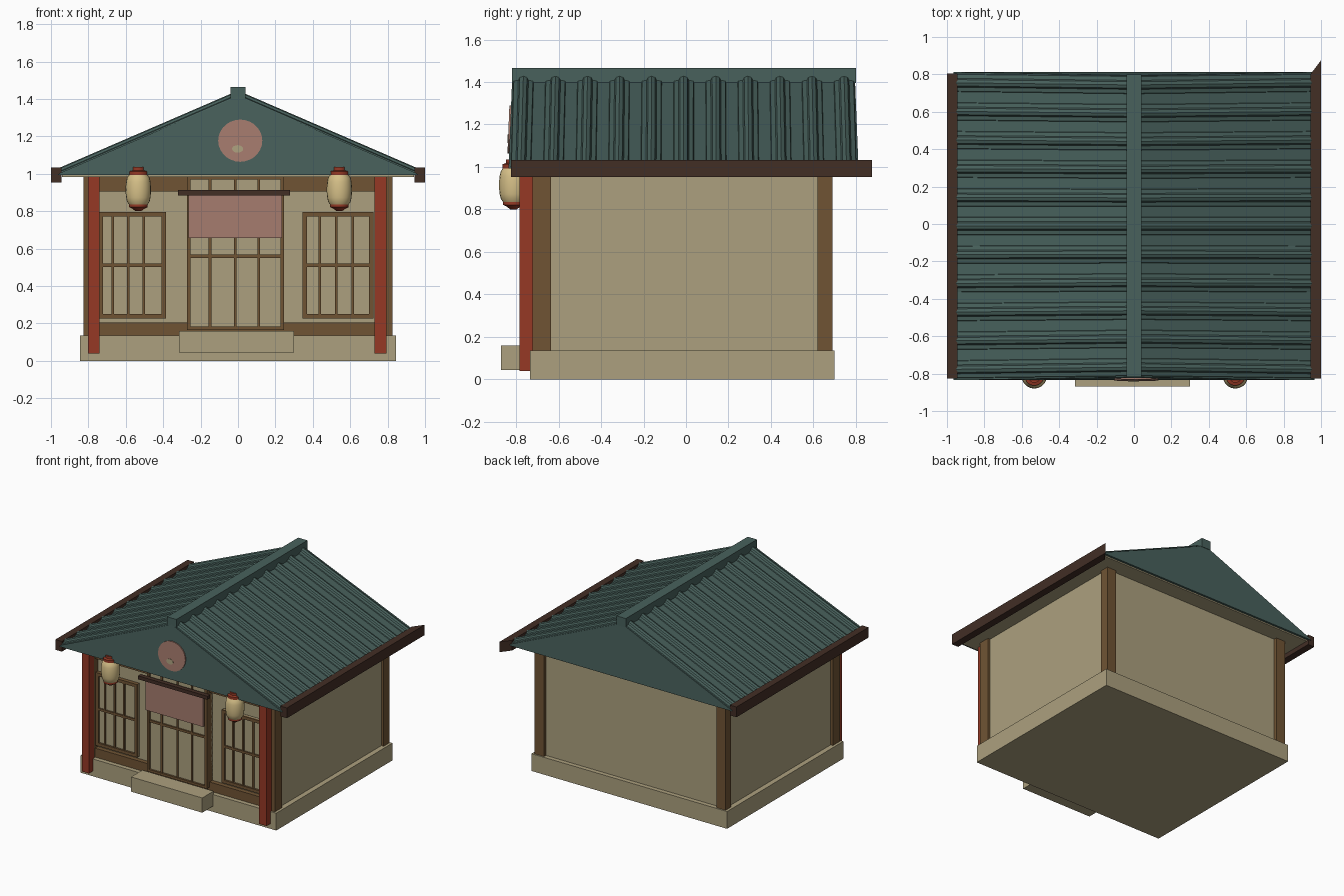
import bpy, bmesh, math
from mathutils import Vector

if "Cube" in bpy.data.objects:
    bpy.data.objects.remove(bpy.data.objects["Cube"])


def material(name, r, g, b):
    def lin(c):
        c /= 255
        return c / 12.92 if c <= 0.04045 else ((c + 0.055) / 1.055) ** 2.4
    m = bpy.data.materials.new(name)
    m.diffuse_color = (lin(r), lin(g), lin(b), 1)
    m.use_nodes = True
    m.node_tree.nodes["Principled BSDF"].inputs["Base Color"].default_value = m.diffuse_color
    return m


TAN = material("plaster tan", 172, 160, 126)
TEAL = material("roof teal", 72, 97, 92)
RED = material("pillar red", 150, 57, 37)
BROWN = material("timber brown", 112, 84, 52)
DARK = material("dark timber", 66, 46, 37)
PINK = material("faded pink", 166, 124, 110)
CREAM = material("lantern cream", 214, 192, 136)


def finish(name, bm, mat):
    bmesh.ops.recalc_face_normals(bm, faces=bm.faces)
    me = bpy.data.meshes.new(name)
    bm.to_mesh(me)
    bm.free()
    me.materials.append(mat)
    ob = bpy.data.objects.new(name, me)
    bpy.context.collection.objects.link(ob)
    return ob


def add_box(bm, x0, x1, y0, y1, z0, z1):
    vs = bmesh.ops.create_cube(bm, size=1)["verts"]
    for v in vs:
        v.co = Vector((x1 if v.co.x > 0 else x0, y1 if v.co.y > 0 else y0,
                       z1 if v.co.z > 0 else z0))
    return vs


def boxes(name, mat, *dims):
    bm = bmesh.new()
    for d in dims:
        add_box(bm, *d)
    return finish(name, bm, mat)


def loft(bm, ring_a, ring_b):
    """Closed solid between two matching outlines."""
    a = [bm.verts.new(p) for p in ring_a]
    b = [bm.verts.new(p) for p in ring_b]
    n = len(a)
    for i in range(n):
        bm.faces.new((a[i], a[(i + 1) % n], b[(i + 1) % n], b[i]))
    bm.faces.new(a)
    bm.faces.new(b)


def lathe(name, mat, cx, cy, profile, sides=20):
    bm = bmesh.new()
    rings = [[bm.verts.new((cx + r * math.cos(t * math.tau / sides),
                            cy + r * math.sin(t * math.tau / sides), z))
              for t in range(sides)] for r, z in profile]
    for a, b in zip(rings, rings[1:]):
        for i in range(sides):
            j = (i + 1) % sides
            bm.faces.new((a[i], a[j], b[j], b[i]))
    bm.faces.new(rings[0])
    bm.faces.new(rings[-1])
    ob = finish(name, bm, mat)
    for o in bpy.context.selected_objects:
        o.select_set(False)
    ob.select_set(True)
    bpy.context.view_layer.objects.active = ob
    bpy.ops.object.shade_smooth_by_angle(angle=math.radians(35))


# Base, front step and plaster body
boxes("base", TAN, (-0.845, 0.845, -0.735, 0.70, 0, 0.135))
boxes("front_step", TAN, (-0.315, 0.30, -0.87, -0.73, 0.045, 0.16))
boxes("walls", TAN, (-0.805, 0.805, -0.665, 0.665, 0.13, 0.985))

# Corner posts, front beams and red pillars
boxes("corner_posts", BROWN, *[
    (min(s * 0.745, s * 0.825), max(s * 0.745, s * 0.825), y0, y1, 0.13, 0.985)
    for s in (-1, 1) for y0, y1 in ((-0.722, -0.635), (0.62, 0.69))])
boxes("front_beams", BROWN,
      (-0.75, 0.75, -0.70, -0.66, 0.905, 0.985),
      (-0.75, 0.75, -0.70, -0.66, 0.13, 0.205))
boxes("front_pillars", RED,
      (-0.802, -0.74, -0.783, -0.72, 0.04, 0.99),
      (0.73, 0.795, -0.783, -0.72, 0.04, 0.99))


def lattice(name, x0, x1, z0, z1, y, w, uprights, rails):
    """Tan panel with a timber frame and thin glazing bars."""
    boxes(name + "_panel", TAN, (x0, x1, y + 0.015, -0.66, z0, z1))
    bars = [(x0, x0 + w, y, -0.66, z0, z1), (x1 - w, x1, y, -0.66, z0, z1),
            (x0, x1, y, -0.66, z0, z0 + w), (x0, x1, y, -0.66, z1 - w, z1)]
    bars += [(x - 0.007, x + 0.007, y + 0.005, y + 0.02, z0, z1) for x in uprights]
    bars += [(x0, x1, y + 0.004, y + 0.02, z - 0.009, z + 0.009) for z in rails]
    boxes(name + "_frame", BROWN, *bars)


# Windows and sliding door
lattice("left_window", -0.745, -0.385, 0.225, 0.795, -0.695, 0.024,
        (-0.67, -0.587, -0.503), (0.51,))
lattice("right_window", 0.345, 0.725, 0.225, 0.795, -0.695, 0.024,
        (0.437, 0.525, 0.613), (0.51,))
lattice("door", -0.272, 0.245, 0.165, 0.988, -0.735, 0.018,
        (-0.15, -0.015, 0.11), (0.56,))

# Door curtain on its rod
boxes("curtain", PINK, (-0.265, 0.235, -0.765, -0.752, 0.657, 0.89))
boxes("curtain_rod", DARK, (-0.322, 0.278, -0.775, -0.74, 0.885, 0.912))

# Hanging lanterns
for side, cx in (("left", -0.533), ("right", 0.542)):
    body = []
    for i in range(9):
        t = i / 8 * 2 - 1
        body.append((0.046 + 0.022 * math.sqrt(max(0, 1 - t * t)), 0.915 + 0.085 * t))
    lathe(side + "_lantern_body", CREAM, cx, -0.812, body)
    lathe(side + "_lantern_cap", RED, cx, -0.812,
          [(0.052, 0.993), (0.052, 1.013), (0.036, 1.018), (0.036, 1.035)])
    lathe(side + "_lantern_foot", RED, cx, -0.812,
          [(0.015, 0.80), (0.03, 0.812), (0.05, 0.822), (0.05, 0.836)])

# Roof body: gable prism leaning slightly inward towards the ridge
bm = bmesh.new()
outline = [(-0.965, 0.993), (0.965, 0.993), (0.95, 1.005), (0.0, 1.415), (-0.95, 1.005)]


def lean(z):
    return 0.04 * (z - 1.0)


loft(bm, [(x, -0.835 + lean(z), z) for x, z in outline],
     [(x, 0.812 - lean(z), z) for x, z in outline])
finish("roof_body", bm, TEAL)
boxes("soffit", TAN, (-0.94, 0.94, -0.815, 0.795, 0.983, 0.994))

# Tile ribs with shallow side laps, on both slopes
bm = bmesh.new()
rib = [(-0.052, -0.01), (-0.045, 0.007), (-0.024, 0.011), (-0.017, 0.024), (0, 0.03),
       (0.017, 0.024), (0.024, 0.011), (0.045, 0.007), (0.052, -0.01)]
for side in (-1, 1):
    for i in range(11):
        yc = -0.777 + i * 0.1532
        loft(bm, [(side * 0.955, yc + y, 1.002 + h) for y, h in rib],
             [(side * 0.02, yc * 0.985 + y, 1.406 + h) for y, h in rib])
finish("roof_ribs", bm, TEAL)

# Ridge cap
boxes("ridge_cap", TEAL, (-0.04, 0.04, -0.818, 0.80, 1.395, 1.465))

# Eave boards, the right one with a skewed rear end
boxes("left_eave_board", DARK, (-1.0, -0.945, -0.825, 0.805, 0.953, 1.033))
bm = bmesh.new()
for v in add_box(bm, 0.943, 1.0, -0.825, 0.80, 0.953, 1.033):
    if v.co.x > 0.97 and v.co.y > 0:
        v.co.y = 0.875
finish("right_eave_board", bm, DARK)

# Round gable plaque with a small inlaid spot


def disc(name, mat, cx, cz, rx, rz, y0, y1, sides=28):
    bm = bmesh.new()
    ring = [(cx + rx * math.cos(i * math.tau / sides),
             cz + rz * math.sin(i * math.tau / sides)) for i in range(sides)]
    loft(bm, [(x, y0 + lean(z), z) for x, z in ring], [(x, y1 + lean(z), z) for x, z in ring])
    finish(name, bm, mat)


disc("gable_plaque", PINK, 0.012, 1.177, 0.118, 0.113, -0.843, -0.834)
disc("plaque_spot", TAN, -0.002, 1.133, 0.03, 0.02, -0.846, -0.842, 16)
